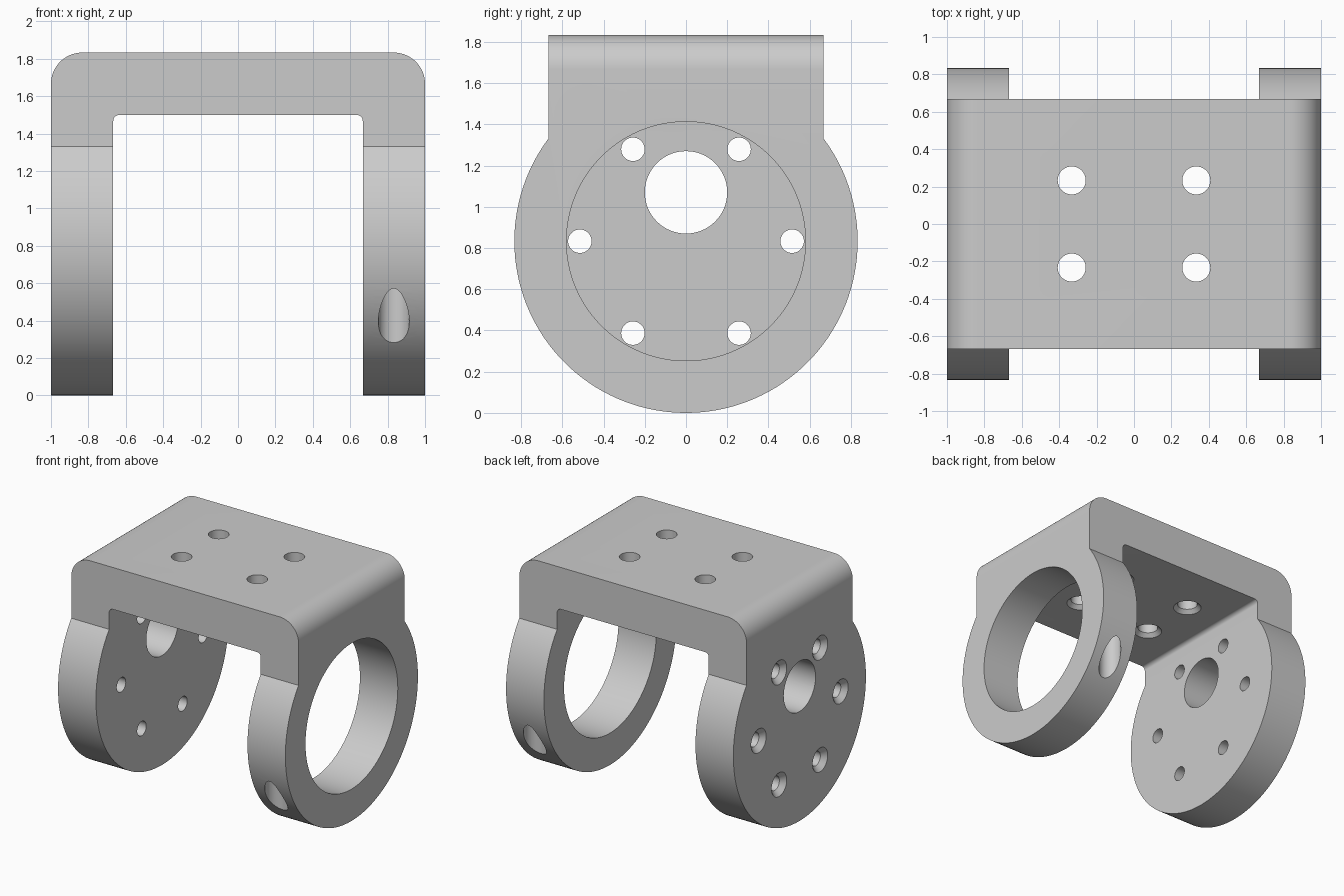
import bpy, bmesh, math
from mathutils import Vector

if "Cube" in bpy.data.objects:
    bpy.data.objects.remove(bpy.data.objects["Cube"])

R = 0.833          # radius of the round arm ends, also the height of their centre
TOP = 1.833        # overall height
INNER = 0.667      # inner face of the arms, also half the bracket depth
UNDER = 1.5        # underside of the bridge

grey = bpy.data.materials.new("plain grey")
grey.diffuse_color = (0.6, 0.6, 0.6, 1)
grey.use_nodes = True
grey.node_tree.nodes["Principled BSDF"].inputs["Base Color"].default_value = grey.diffuse_color


def arc(cx, cy, r, a0, a1, n):
    """Points on an arc, angles in degrees."""
    return [(cx + r * math.cos(math.radians(a0 + (a1 - a0) * i / n)),
             cy + r * math.sin(math.radians(a0 + (a1 - a0) * i / n)))
            for i in range(n + 1)]


def make_object(name, bm):
    bmesh.ops.recalc_face_normals(bm, faces=bm.faces)
    mesh = bpy.data.meshes.new(name)
    bm.to_mesh(mesh)
    bm.free()
    mesh.materials.append(grey)
    obj = bpy.data.objects.new(name, mesh)
    bpy.context.collection.objects.link(obj)
    return obj


def extrude(name, points, offset):
    """Closed profile swept along offset."""
    bm = bmesh.new()
    face = bm.faces.new([bm.verts.new(p) for p in points])
    new = bmesh.ops.extrude_face_region(bm, geom=[face])["geom"]
    bmesh.ops.translate(bm, vec=offset,
                        verts=[v for v in new if isinstance(v, bmesh.types.BMVert)])
    return make_object(name, bm)


def add_hole(bm, start, direction, profile, n=40):
    """Turned cutter: profile is a list of (distance along axis, radius)."""
    turn = Vector(direction).to_track_quat('Z', 'Y')
    rings = []
    for d, r in profile:
        rings.append([bm.verts.new(Vector(start) + turn @ Vector((x, y, d)))
                      for x, y in arc(0, 0, r, 0, 360, n)[:-1]])
    for a, b in zip(rings, rings[1:]):
        for i in range(n):
            j = (i + 1) % n
            bm.faces.new((a[i], a[j], b[j], b[i]))
    bm.faces.new(rings[0][::-1])
    bm.faces.new(rings[-1])


def boolean(obj, tool, operation):
    mod = obj.modifiers.new(operation.lower(), 'BOOLEAN')
    mod.operation = operation
    mod.solver = 'EXACT'
    mod.object = tool
    bpy.context.view_layer.objects.active = obj
    bpy.ops.object.modifier_apply(modifier=mod.name)
    bpy.data.objects.remove(tool)


# U-shaped front profile with rounded outer corners and small inner fillets
fo, fi = 0.167, 0.033
u = ([(1, -0.1)] + arc(1 - fo, TOP - fo, fo, 0, 90, 16)
     + arc(-1 + fo, TOP - fo, fo, 90, 180, 16) + [(-1, -0.1), (-INNER, -0.1)]
     + arc(-INNER + fi, UNDER - fi, fi, 180, 90, 8)
     + arc(INNER - fi, UNDER - fi, fi, 90, 0, 8) + [(INNER, -0.1)])
bracket = extrude("bracket", [(x, -1, z) for x, z in u], (0, 2, 0))

# Side outline: round lower end, straight sides above
a = math.degrees(math.acos(INNER / R))
side = arc(0, R, R, 180 - a, 360 + a, 96) + [(INNER, 2.1), (-INNER, 2.1)]
boolean(bracket, extrude("side_outline", [(-1.3, y, z) for y, z in side], (2.6, 0, 0)),
        'INTERSECT')

holes = bmesh.new()
# Large bore through the right arm
add_hole(holes, (0.5, 0, R), (1, 0, 0), [(0, 0.58), (0.7, 0.58)], 96)
# Blind upright holes in the front and back rim of the right arm
for s in (-1, 1):
    add_hole(holes, (0.833, s * 0.708, 0.1), (0, 0, 1), [(0, 0.083), (0.733, 0.083)])
# Shaft hole in the left arm
add_hole(holes, (-0.5, 0, 1.07), (-1, 0, 0), [(0, 0.2), (0.7, 0.2)], 64)
# Ring of six screw holes in the left arm, countersunk on the outside
for k in range(6):
    t = math.radians(60 * k)
    add_hole(holes, (-1.02, 0.515 * math.cos(t), R + 0.515 * math.sin(t)), (1, 0, 0),
             [(0, 0.115), (0.058, 0.057), (0.5, 0.057)])
# Four screw holes in the bridge, countersunk from below
for x in (-0.333, 0.333):
    for y in (-0.233, 0.233):
        add_hole(holes, (x, y, UNDER - 0.02), (0, 0, 1),
                 [(0, 0.125), (0.05, 0.075), (0.5, 0.075)])
boolean(bracket, make_object("hole_cutter", holes), 'DIFFERENCE')

# Smooth curved faces, keep edges crisp
bpy.ops.object.select_all(action='DESELECT')
bracket.select_set(True)
bpy.context.view_layer.objects.active = bracket
bpy.ops.object.shade_smooth_by_angle(angle=math.radians(30))
